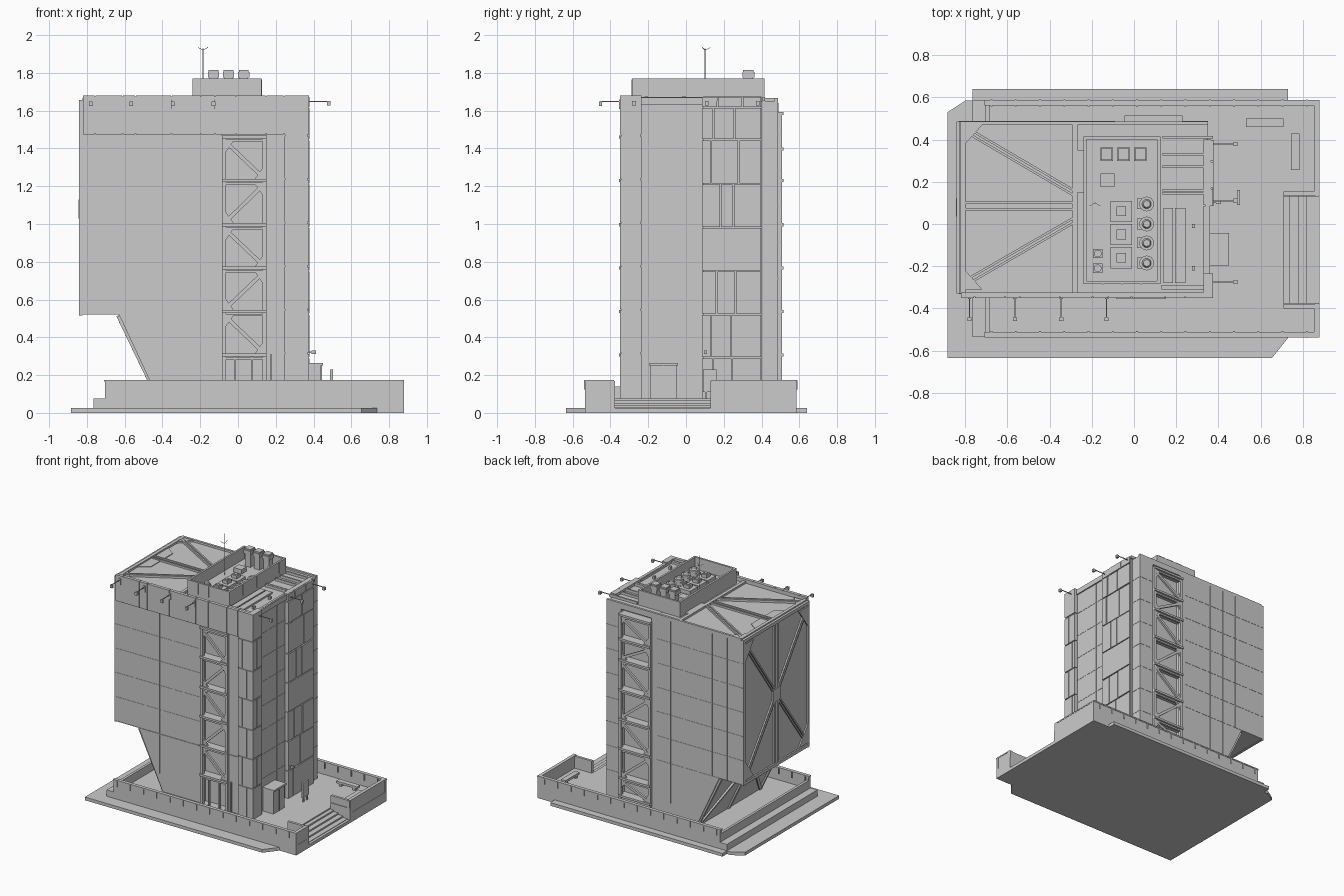
import bpy, bmesh, math, random
from mathutils import Vector, Matrix
random.seed(4)


def obj(name, fill):
    """Make one object; fill(bm) adds its geometry."""
    bm = bmesh.new()
    fill(bm)
    bmesh.ops.recalc_face_normals(bm, faces=bm.faces)
    me = bpy.data.meshes.new(name)
    bm.to_mesh(me)
    bm.free()
    bpy.context.collection.objects.link(bpy.data.objects.new(name, me))


def box(bm, x0, x1, y0, y1, z0, z1):
    m = Matrix.Translation(((x0 + x1) / 2, (y0 + y1) / 2, (z0 + z1) / 2))
    bmesh.ops.create_cube(bm, size=1, matrix=m @ Matrix.Diagonal((x1 - x0, y1 - y0, z1 - z0, 1)))


def beam(bm, p, q, w, d, n):
    """Bar from p to q; w across, d along the surface normal n."""
    p, q, n = Vector(p), Vector(q), Vector(n).normalized()
    a = (q - p).normalized()
    s = n.cross(a).normalized()
    m = Matrix((a, s, a.cross(s))).transposed().to_4x4()
    m.translation = (p + q) / 2
    bmesh.ops.create_cube(bm, size=1, matrix=m @ Matrix.Diagonal(((q - p).length, w, d, 1)))


def cyl(bm, x, y, z0, z1, r, r2=None, n=16):
    bmesh.ops.create_cone(bm, cap_ends=True, segments=n, radius1=r, radius2=r if r2 is None else r2,
                          depth=z1 - z0, matrix=Matrix.Translation((x, y, (z0 + z1) / 2)))


def prism(bm, pts, off):
    f = bm.faces.new([bm.verts.new(p) for p in pts])
    r = bmesh.ops.extrude_face_region(bm, geom=[f])
    bmesh.ops.translate(bm, vec=off, verts=[v for v in r['geom'] if isinstance(v, bmesh.types.BMVert)])
    bm.faces.new(list(reversed(f.verts))) if not f.is_valid else None


def boxes(name, items):
    obj(name, lambda bm: [box(bm, *i) for i in items])


# ---- pavement and terrace
PAVE = [(-.885, -.635), (.655, -.635), (.735, -.535), (.88, -.535), (.88, .585), (.73, .585),
        (.73, .64), (-.765, .64), (-.765, .585), (-.80, .585), (-.885, .53)]
obj("pavement", lambda bm: prism(bm, [(x, y, 0) for x, y in PAVE], (0, 0, .025)))
boxes("terrace_floor", [(-.765, .71, -.535, .585, .02, .075), (.71, .88, -.535, -.375, .02, .075),
                        (.71, .88, .13, .585, .02, .075)])
boxes("entrance_steps", [(.71, .74 + .04 * i, -.375, .13, .02, .065 - .012 * i) for i in range(4)])
boxes("step_side_walls", [(.71, .88, y, y + .014, .02, .115) for y in (-.389, .13)])
boxes("terrace_parapet", [(-.705, .88, -.535, -.515, .07, .17), (-.705, .88, .565, .585, .07, .17),
                          (.858, .878, -.535, -.375, .07, .17), (.858, .878, .13, .585, .07, .17),
                          (.71, .88, -.40, -.38, .07, .17), (.71, .88, .135, .155, .07, .17),
                          (-.705, -.685, -.535, .585, .07, .14)])
boxes("parapet_coping", [(-.71, .88, -.538, -.511, .165, .175), (-.71, .88, .561, .588, .165, .175),
                         (.854, .88, -.535, -.38, .165, .175), (.854, .88, .135, .585, .165, .175)])
boxes("parapet_studs", [(x, x + .008, y, y + .008, .125, .172)
                        for x in [-.68 + .115 * i for i in range(14)] for y in (-.541, -.515, .557, .583)])
boxes("benches", [(.53, .71, .46, .50, .095, .112), (.745, .785, .255, .43, .095, .112),
                  (.55, .57, .465, .495, .07, .095), (.67, .69, .465, .495, .07, .095),
                  (.75, .78, .275, .295, .07, .095), (.75, .78, .39, .41, .07, .095)])

# ---- main tower, with a niche at front and back for the truss bays
SIDE = [(-.42, .07), (-.63, .52), (-.83, .52), (-.83, 1.65), (-.085, 1.65), (-.085, .07)]


def tower(bm):
    prism(bm, [(x, -.33, z) for x, z in SIDE], (0, .817, 0))
    for x0, x1, y0, y1 in [(-.085, -.04, -.28, .487), (-.04, .15, -.28, .44),
                           (.15, .225, -.33, .44), (.225, .35, -.33, .487)]:
        box(bm, x0, x1, y0, y1, .07, 1.65)
    box(bm, -.085, .35, -.33, .487, 1.62, 1.652)


obj("tower_body", tower)

# thin mullions and floor joints on the curtain walls
mull = []
FLOORS = [.52 + .19 * i for i in range(6)]
for y0, y1 in [(-.332, -.329), (.486, .489)]:
    for x in (-.70, -.57, -.45, -.33, -.21):
        zb = .52 if x < -.5 else .21
        mull.append((x, x + .003, y0, y1, zb, 1.64))
    mull += [(-.83, -.09, y0, y1, z, z + .003) for z in FLOORS]
    mull += [(.23, .35, y0, y1, z, z + .003) for z in FLOORS + [.33]]
mull += [(.349, .352, y, y + .003, .08, 1.64) for y in (-.13, -.02)]
mull += [(.349, .352, -.235, .487, z, z + .003) for z in FLOORS + [.33]]
boxes("curtain_wall_joints", mull)

# ---- stone cladding: front crown band, corner column and side wall
CUTS = [-.82, -.755, -.61, -.54, -.35, -.195, -.12, -.01, .15, .245, .373]
boxes("crown_band", [(a, b - .004, -.35, -.325, 1.475, 1.68) for a, b in zip(CUTS, CUTS[1:])]
      + [(-.82, .37, -.345, -.325, 1.478, 1.675), (.33, .375, -.35, -.235, 1.475, 1.68),
         (.33, .36, -.235, .085, 1.63, 1.67)])
ROWS = [.07, .32, .55, .78, 1.01, 1.24, 1.472]
corner = [(.25, .368, -.343, -.24, .07, 1.475)]
for i, (a, b) in enumerate(zip(ROWS, ROWS[1:])):
    m = .285 if i % 2 else .325
    k = -.30 if i % 2 else -.26
    corner += [(.245, m - .005, -.35, -.33, a, b - .008), (m, .375, -.35, -.33, a, b - .008),
               (.35, .375, -.35, k - .005, a, b - .008), (.35, .375, k, -.235, a, b - .008)]
boxes("corner_cladding", corner)
ROWS2 = [.07, .295, .525, .755, .985, 1.215, 1.45, 1.62, 1.68]
clad = [(.33, .366, .09, .40, .07, 1.675)]
for i, (a, b) in enumerate(zip(ROWS2, ROWS2[1:])):
    c = [.085, .15 + random.uniform(-.02, .05), .25 + random.uniform(-.01, .06), .405]
    if i == 3:
        c = [.085, .405]
    clad += [(.34, .375 + random.choice((0, .003)), p, q - .007, a, b - .007) for p, q in zip(c, c[1:])]
boxes("side_cladding", clad)


# ---- exposed truss bays
def truss(bm, x0, x1, y, s, zs, flip):
    """s is the outward y direction of the bay."""
    w, yi, n = .022, y - s * .05, (0, 1, 0)
    for x in (x0 + w / 2, x1 - w / 2):
        beam(bm, (x, y, .07), (x, y, zs[-1]), w, .02, n)
    for z in zs:
        box(bm, x0, x1, min(y + s * .018, yi), max(y + s * .018, yi), z - .012, z + .004)
        beam(bm, (x0, y, z - .022), (x1, y, z - .022), .012, .016, n)
    for i, (a, b) in enumerate(zip(zs, zs[1:])):
        l, r = (x0 + .02, x1 - .02) if (i + flip) % 2 else (x1 - .02, x0 + .02)
        beam(bm, (l, y, a + .012), (r, y, b - .03), .02, .016, n)
        for x, z, d in ((l, a, 1), (r, b - .02, -1)):
            e = d * (.045 if r > l else -.045)
            prism(bm, [(x, y - .006, z), (x + e, y - .006, z), (x, y - .006, z + d * .065)], (0, .012, 0))


obj("front_truss_bay", lambda bm: truss(bm, -.085, .152, -.338, -1, [.31, .54, .77, 1.0, 1.235, 1.465], 0))
obj("back_truss_bay", lambda bm: truss(bm, -.045, .23, .497, 1, [.17, .31, .54, .77, 1.0, 1.235, 1.40, 1.59], 1))
boxes("ground_floor_posts", [(x, x + .01, -.345, -.325, .07, .31) for x in (-.02, .07, .17)]
      + [(-.63, .375, -.335, -.325, .515, .522)])


# ---- braces over the left face, the roof and the sloping underside
def left_braces(bm):
    n = (1, 0, 0)
    for y in (-.32, .06, .095, .477):
        beam(bm, (-.833, y, .515), (-.833, y, 1.655), .02, .018, n)
    for z in (.53, 1.645):
        beam(bm, (-.833, -.33, z), (-.833, .487, z), .025, .018, n)
    for y0, y1 in ((-.31, .05), (.467, .105)):
        for z0, z1 in ((.55, 1.04), (1.62, 1.12)):
            for d in (-.012, .012):
                beam(bm, (-.833, y0 + d, z0), (-.833, y1 + d, z1), .012, .016, n)
            prism(bm, [(-.841, y0, z0), (-.841, y0 + (y1 - y0) * .3, z0),
                       (-.841, y0, z0 + (z1 - z0) * .3)], (.01, 0, 0))
    box(bm, -.845, -.83, .035, .12, 1.03, 1.13)


def roof_braces(bm):
    n = (0, 0, 1)
    for y in (.07, .10):
        beam(bm, (-.82, y, 1.655), (-.28, y, 1.655), .012, .018, n)
    for y0, y1 in ((.455, .15), (-.285, .015)):
        for d in (-.012, .012):
            beam(bm, (-.81, y0 + d, 1.657), (-.29, y1 + d, 1.657), .011, .018, n)
    for x in (-.81, -.28):
        beam(bm, (x, -.325, 1.655), (x, .485, 1.655), .025, .022, n)
    beam(bm, (-.82, .478, 1.655), (.35, .478, 1.655), .018, .022, n)
    for y, s in ((.47, -1), (-.31, 1)):
        prism(bm, [(-.80, y, 1.65), (-.72, y, 1.65), (-.80, y + s * .09, 1.65)], (0, 0, .012))
    prism(bm, [(-.80, -.11, 1.649), (-.72, -.05, 1.649), (-.72, .22, 1.649), (-.80, .28, 1.649)], (0, 0, .006))


def slope_braces(bm):
    n = (-.9, 0, -.42)
    top, bot = (-.632, .51), (-.425, .08)
    for y0, y1 in ((-.31, -.31), (.467, .467), (.08, .08), (-.31, .08), (.467, .08)):
        beam(bm, (bot[0], y0, bot[1]), (top[0], y1, top[1]), .022, .02, n)


obj("left_face_braces", left_braces)
obj("roof_braces", roof_braces)
obj("underside_braces", slope_braces)

# ---- rooftop plant enclosure and equipment
boxes("plant_enclosure", [(-.24, .125, -.285, .415, 1.65, 1.675), (-.24, -.225, -.285, .415, 1.67, 1.77),
                          (.11, .125, -.285, .415, 1.67, 1.77), (-.24, .125, -.285, -.27, 1.67, 1.77),
                          (-.24, .125, .40, .415, 1.67, 1.77), (-.27, -.24, .15, .35, 1.65, 1.665)])
boxes("enclosure_studs", [(x, x + .006, -.288, -.283, 1.68, 1.765) for x in (-.15, -.06, .03)]
      + [(.122, .128, y, y + .006, 1.68, 1.765) for y in (-.12, .05, .21, .33)])


def equipment(bm):
    for x in (-.13, -.05, .03):                       # tall vents with hoods
        box(bm, x - .024, x + .024, .305, .355, 1.67, 1.80)
        box(bm, x - .03, x + .03, .298, .362, 1.775, 1.805)
        box(bm, x - .026, x + .026, .303, .357, 1.805, 1.816)
    box(bm, -.16, -.093, .175, .24, 1.67, 1.71)
    for y in (.06, -.05, -.16):                       # square fans
        box(bm, -.112, -.01, y - .05, y + .05, 1.67, 1.705)
        box(bm, -.084, -.038, y - .023, y + .023, 1.70, 1.73)
        box(bm, -.074, -.048, y - .013, y + .013, 1.73, 1.735)
    for y in (.095, 0, -.09, -.185):                  # round fans
        cyl(bm, .06, y, 1.67, 1.72, .035)
        cyl(bm, .06, y, 1.72, 1.735, .022, .016)
        box(bm, .015, .05, y - .025, y + .025, 1.67, 1.70)
    for y in (-.14, -.21):
        box(bm, -.195, -.15, y - .022, y + .022, 1.67, 1.70)
        cyl(bm, -.172, y, 1.70, 1.715, .018)


obj("roof_equipment", equipment)
boxes("roof_slats", [(.135, .375, y, y + .012, 1.65, 1.672) for y in (.405, .325, .265, .155, .14)]
      + [(a, b, -.28, .075, 1.65, 1.665) for a, b in ((.14, .185), (.195, .245))]
      + [(.335, .35, -.33, .085, 1.65, 1.672), (.13, .35, -.31, -.29, 1.65, 1.67),
         (.275, .29, -.02, 0, 1.65, 1.675), (.275, .29, -.22, -.20, 1.65, 1.675)])


def antenna(bm):
    cyl(bm, -.185, .10, 1.67, 1.93, .002, n=6)
    cyl(bm, -.185, .10, 1.93, 2.0, .0006, n=4)
    for k in range(3):
        a = math.radians(90 + 120 * k)
        beam(bm, (-.185, .10, 1.92), (-.185 + .03 * math.cos(a), .10 + .03 * math.sin(a), 1.935), .002, .002, (0, 0, 1))


obj("antenna", antenna)


# ---- projecting floodlights along the crown
def lights(bm):
    for x in (-.78, -.565, -.345, -.13):
        beam(bm, (x, -.34, 1.648), (x, -.455, 1.648), .005, .005, (0, 0, 1))
        box(bm, x - .01, x + .01, -.46, -.444, 1.625, 1.648)
        box(bm, x - .008, x + .008, -.356, -.345, 1.61, 1.66)
    for y in (.38, .11, -.275):
        beam(bm, (.37, y, 1.648), (.485, y, 1.648), .005, .005, (0, 0, 1))
        box(bm, .472, .49, y - .01, y + .01, 1.628, 1.65)


obj("floodlights", lights)

# ---- entrance porch, free-standing board and small wall lamp
boxes("entrance_porch", [(.34, .44, -.19, -.05, .07, .255), (.34, .45, -.197, -.043, .25, .265),
                         (.438, .445, -.122, -.118, .075, .25)])
boxes("entrance_board", [(.488, .502, .09, .162, .11, .23), (.49, .50, .10, .11, .07, .12),
                         (.49, .50, .142, .152, .07, .12)])
boxes("wall_lamp", [(.37, .40, .10, .106, .318, .324), (.39, .412, .094, .112, .312, .33)])
